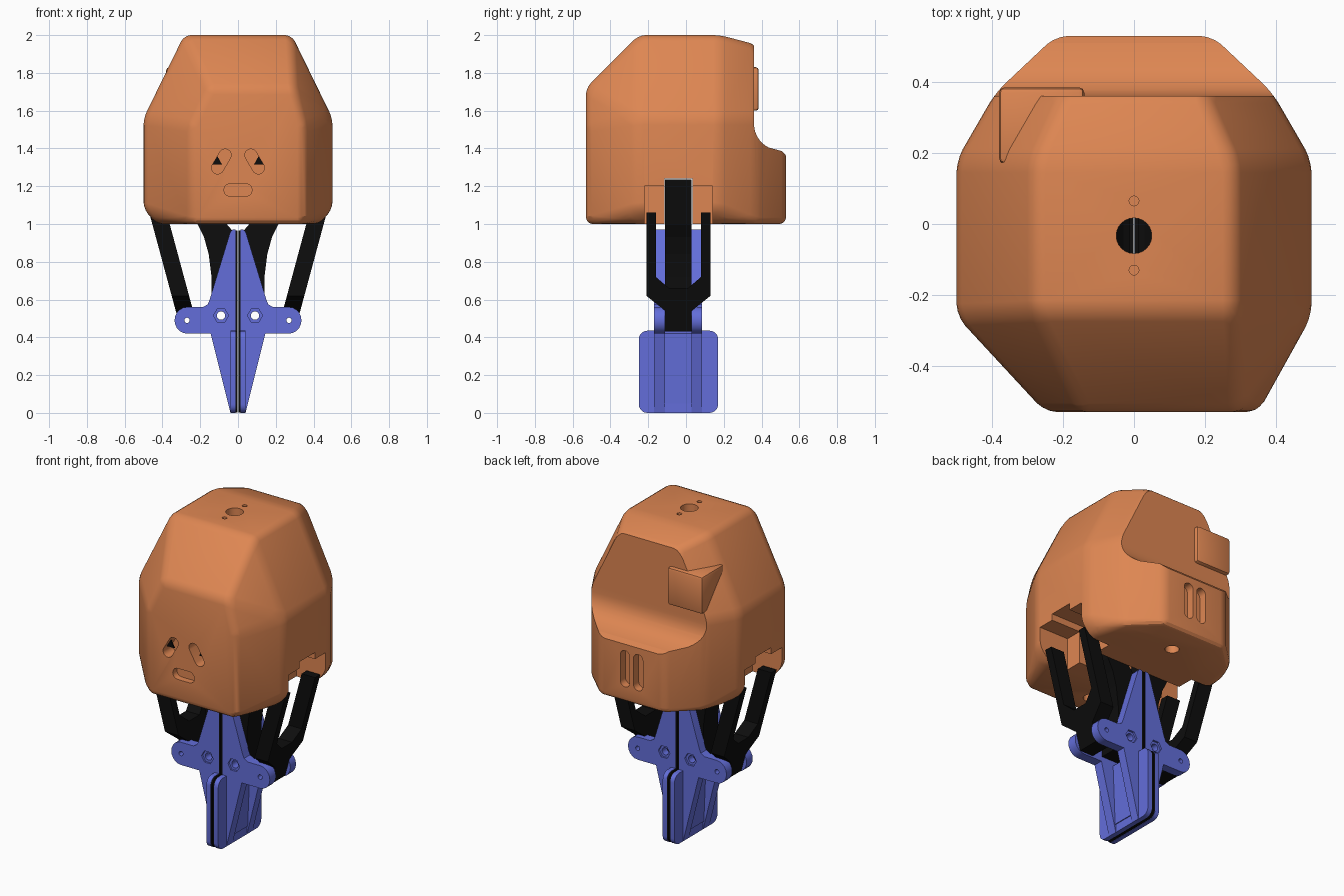
import bpy, bmesh
from math import sin, cos, pi, atan2

if "Cube" in bpy.data.objects:
    bpy.data.objects.remove(bpy.data.objects["Cube"])


def material(name, rgb):
    m = bpy.data.materials.new(name)
    m.use_nodes = True
    m.diffuse_color = (*rgb, 1)
    m.node_tree.nodes["Principled BSDF"].inputs["Base Color"].default_value = (*rgb, 1)
    return m


ORANGE = material("orange", (0.73, 0.24, 0.085))
BLUE = material("blue", (0.125, 0.155, 0.70))
BLACK = material("black", (0.004, 0.004, 0.004))
MID = -0.04  # centre plane of the gripper


def finish(bm, name, mat):
    bmesh.ops.recalc_face_normals(bm, faces=bm.faces)
    mesh = bpy.data.meshes.new(name)
    bm.to_mesh(mesh)
    bm.free()
    mesh.materials.append(mat)
    ob = bpy.data.objects.new(name, mesh)
    bpy.context.collection.objects.link(ob)
    return ob


def prism(name, pts, axis, lo, hi, mat=ORANGE):
    """Extrude a 2D outline along an axis; the outline uses the other two axes in order."""
    def place(p, t):
        v = list(p)
        v.insert("xyz".index(axis), t)
        return v
    bm = bmesh.new()
    face = bm.faces.new([bm.verts.new(place(p, lo)) for p in pts])
    new = bmesh.ops.extrude_face_region(bm, geom=[face])["geom"]
    for v in new:
        if isinstance(v, bmesh.types.BMVert):
            v.co["xyz".index(axis)] = hi
    return finish(bm, name, mat)


def rect(a, b, c, d):
    return [(a, c), (b, c), (b, d), (a, d)]


def circle(x, y, r, n=24):
    return [(x + r * cos(2 * pi * i / n), y + r * sin(2 * pi * i / n)) for i in range(n)]


def capsule(a, b, r, n=10):
    turn = atan2(b[1] - a[1], b[0] - a[0])
    out = []
    for centre, start in ((b, turn - pi / 2), (a, turn + pi / 2)):
        out += [(centre[0] + r * cos(start + pi * i / n),
                 centre[1] + r * sin(start + pi * i / n)) for i in range(n + 1)]
    return out


def rounded(a, b, c, d, r, n=5):
    out = []
    for k, (x, y) in enumerate(((b - r, d - r), (a + r, d - r), (a + r, c + r), (b - r, c + r))):
        out += [(x + r * cos(pi / 2 * (k + i / n)), y + r * sin(pi / 2 * (k + i / n)))
                for i in range(n + 1)]
    return out


def apply(ob, mod):
    bpy.context.view_layer.objects.active = ob
    bpy.ops.object.modifier_apply(modifier=mod.name)


def cut(ob, *cutters):
    for c in cutters:
        mod = ob.modifiers.new("cut", "BOOLEAN")
        mod.operation, mod.solver, mod.object = "DIFFERENCE", "EXACT", c
        apply(ob, mod)
    return ob


def bevel(ob, width, segments=2, angle=0.5):
    mod = ob.modifiers.new("round", "BEVEL")
    mod.width, mod.segments, mod.angle_limit = width, segments, angle
    apply(ob, mod)


def smooth(ob, angle=0.5):
    bpy.ops.object.select_all(action="DESELECT")
    ob.select_set(True)
    bpy.context.view_layer.objects.active = ob
    bpy.ops.object.shade_smooth_by_angle(angle=angle)


# Faceted shell
half = [(.5, -.26, 1.08), (.5, -.26, 1.56), (.5, .18, 1.08), (.5, .18, 1.56),
        (.43, -.26, 1), (.43, .18, 1), (.39, .37, 1), (.39, .37, 1.56),
        (.22, .53, 1), (.22, .53, 1.56), (.285, -.25, 2), (.285, .18, 2), (.2, .37, 1.95)]
front = [(-.25, 1), (.35, 1), (-.25, 1.52), (.35, 1.52), (-.15, 1.72), (.3, 1.72)]
bm = bmesh.new()
for x, y, z in half:
    for s in (1, -1):
        bm.verts.new((x * s, y, z))
for x, z in front:
    bm.verts.new((x, -.53, z))
bmesh.ops.convex_hull(bm, input=bm.verts)
bmesh.ops.dissolve_limit(bm, angle_limit=0.06, verts=bm.verts, edges=bm.edges)
shell = finish(bm, "shell", ORANGE)
bevel(shell, 0.035, 3, 0.15)

cutters = []


def cutter(*args):
    ob = prism("cutter", *args)
    ob.hide_render = True
    cutters.append(ob)


# Back shelf, with a concave curve running into the upper back
curve = [(.5 - .14 * cos(t * pi / 20), 1.53 - .14 * sin(t * pi / 20)) for t in range(8)]
cutter([(.36, 2.2), *curve, (.51, 1.385), (.54, 1.35), (.8, 1.35), (.8, 2.2)], "x", -1, 1)
# Linkage channel and side notches
cutter(rect(-.115, .035, .9, 1.24), "x", -1, 1)
for s in (1, -1):
    cutter(rect(-.22, .14, .9, 1.2), "x", *sorted((.3 * s, .8 * s)))
    # Eyes and back windows
    cutter(capsule((.068 * s, 1.365), (.108 * s, 1.297), .032), "y", -.7, -.44)
    cutter(capsule((.045 * s, 1.13), (.045 * s, 1.29), .032), "y", .48, .7)
# Mouth
cutter(capsule((-.04, 1.18), (.04, 1.18), .034), "y", -.7, -.49)
# Top bore, screw holes and underside holes
cutter(circle(0, -.033, .05), "z", 1.1, 2.2)
for y in (.065, -.13):
    cutter(circle(0, y, .014, 12), "z", 1.95, 2.2)
for y in (.33, -.38):
    cutter(circle(0, y, .04), "z", .9, 1.05)
cut(shell, *cutters)
smooth(shell, 0.45)

# Small sensor box on the back
sensor = prism("sensor_box", rect(-.38, -.14, .17, .385), "z", 1.6, 1.83)
bevel(sensor, 0.015)
smooth(sensor)

# Bolt and pivot hole cutters
holes = {}
for s in (1, -1):
    holes[s] = [prism("hole_cutter", circle(x * s, z, r, 16), "y", -.5, .5, BLUE)
                for x, z, r in ((.27, .49, .014), (.09, .515, .022))]
    for y in (-.17, .085):
        holes[s].append(prism("hex_cutter", circle(.09 * s, .515, .04, 6), "y",
                              y - .012, y + .012, BLUE))

ear = [(.27 + .066 * sin(pi * i / 10), .49 - .07 * cos(pi * i / 10)) for i in range(11)]
plate = [(.012, 0), (.04, 0), (.145, .42), *ear, (.185, .56), (.16, .575), (.15, .6),
         (.042, .955), (.03, .97), (.012, .97)]
arm = [(.07, .43), (.07, .54), (.17, .62), (.17, 1.06), (.12, 1.06), (.12, .72), (.05, .66)]
crank = [(.004, .45), (.14, .45), (.14, .72), (.155, .84), (.18, .93), (.215, 1),
         (.25, 1.235), (.09, 1.235), (.06, 1), (.03, .965), (.004, .95)]

for s, side in ((1, "left"), (-1, "right")):
    # Gripper finger: two side plates, backing web and tip pad
    for label, lo, hi in (("front", -.17, -.11), ("back", .03, .085)):
        p = prism(f"{side}_finger_{label}_plate", [(x * s, z) for x, z in plate], "y", lo, hi, BLUE)
        cut(p, *holes[s])
        smooth(p)
    prism(f"{side}_finger_web", [(x * s, z) for x, z in
          ((.012, .05), (.045, .05), (.06, .42), (.012, .45))], "y", -.115, .035, BLUE)
    tip = prism(f"{side}_finger_tip", rounded(-.25, .17, 0, .435, .045), "x",
                *sorted((.012 * s, .04 * s)), BLUE)
    smooth(tip)
    # Dark grip lining between the fingers
    prism(f"{side}_grip_pad", rounded(-.248, .168, .002, .433, .045), "x",
          *sorted((.002 * s, .0125 * s)), BLACK)
    prism(f"{side}_grip_strip", rect(-.168, .083, .4, .965), "x",
          *sorted((.002 * s, .0125 * s)), BLACK)
    # Inner crank
    link = prism(f"{side}_inner_link", [(x * s, z) for x, z in crank], "y", -.11, .03, BLACK)
    cut(link, *holes[s][:2])
    # Outer forked link, leaning outwards with height
    fork = [(MID + y, z) for y, z in arm] + [(MID - y, z) for y, z in reversed(arm)]
    outer = prism(f"{side}_outer_link", fork, "x", -.046, .046, BLACK)
    for v in outer.data.vertices:
        v.co.x += s * (.27 + .27 * (v.co.z - .49))
    cut(outer, holes[s][0])
    # Dark pupil set inside the eye
    prism(f"{side}_pupil", [(x * s, z) for x, z in
          ((.085, 1.315), (.135, 1.315), (.11, 1.36))], "y", -.5, -.492, BLACK)

for c in cutters + holes[1] + holes[-1]:
    bpy.data.objects.remove(c)
